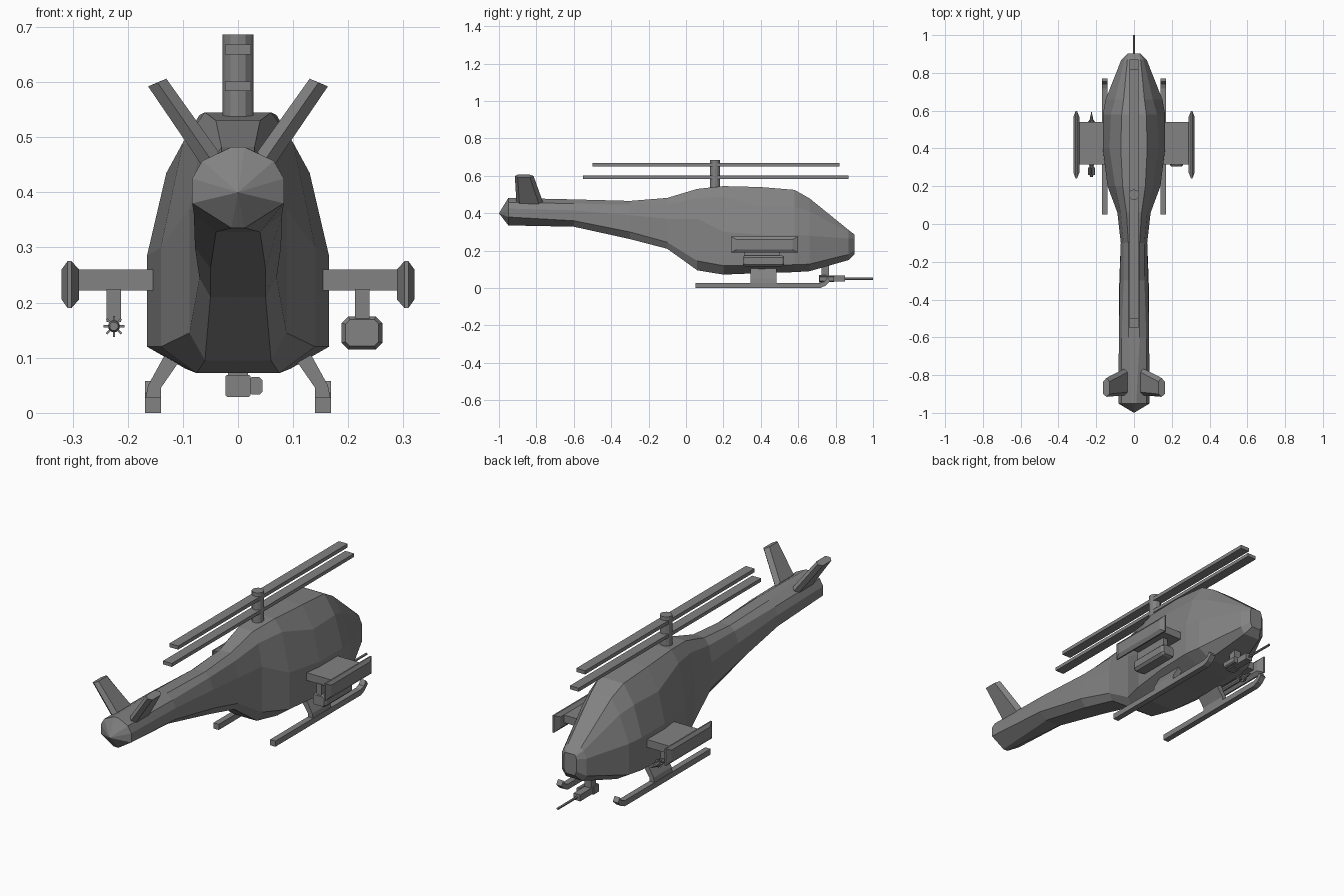
import bpy, bmesh, math
from mathutils import Vector

if "Cube" in bpy.data.objects:
    bpy.data.objects.remove(bpy.data.objects["Cube"])

# dark grey paint shared by every part
paint = bpy.data.materials.new("dark_grey")
paint.diffuse_color = (.225, .225, .225, 1)
paint.use_nodes = True
paint.node_tree.nodes["Principled BSDF"].inputs["Base Color"].default_value = paint.diffuse_color


def finish(name, bm):
    bmesh.ops.recalc_face_normals(bm, faces=bm.faces)
    me = bpy.data.meshes.new(name)
    bm.to_mesh(me)
    bm.free()
    me.materials.append(paint)
    ob = bpy.data.objects.new(name, me)
    bpy.context.collection.objects.link(ob)
    return ob


def loft(name, rings, tip=None):
    """Skin a list of equal-length point rings; optional apex on the first ring."""
    bm = bmesh.new()
    vs = [[bm.verts.new(p) for p in r] for r in rings]
    n = len(vs[0])
    for a, b in zip(vs, vs[1:]):
        for i in range(n):
            j = (i + 1) % n
            bm.faces.new((a[i], a[j], b[j], b[i]))
    if tip:
        t = bm.verts.new(tip)
        for i in range(n):
            bm.faces.new((t, vs[0][i], vs[0][(i + 1) % n]))
    else:
        bm.faces.new(vs[0])
    bm.faces.new(vs[-1])
    return finish(name, bm)


def box(name, x0, x1, y0, y1, z0, z1):
    return loft(name, [[(x0, y, z0), (x1, y, z0), (x1, y, z1), (x0, y, z1)] for y in (y0, y1)])


def turned(name, x, z, profile, n=8):
    """Round part along y from (y, radius) pairs."""
    return loft(name, [[(x + r * math.cos(2 * math.pi * (i + .5) / n), y,
                         z + r * math.sin(2 * math.pi * (i + .5) / n)) for i in range(n)]
                       for y, r in profile])


def octagon(y, cx, cz, hx, hz, c):
    pts = [(hx, hz - c), (hx - c, hz), (c - hx, hz), (-hx, hz - c),
           (-hx, c - hz), (c - hx, -hz), (hx - c, -hz), (hx, c - hz)]
    return [(cx + x, y, cz + z) for x, z in pts]


# fuselage: y, then half-section points from top to bottom
sections = [
    (-.95, (.012, .482), (.065, .457), (.083, .425), (.083, .38), (.012, .335)),
    (-.60, (.03, .474), (.065, .452), (.08, .415), (.08, .36), (.04, .328)),
    (-.30, (.03, .466), (.055, .445), (.075, .39), (.078, .30), (.05, .262)),
    (-.10, (.03, .482), (.055, .45), (.07, .37), (.07, .245), (.05, .21)),
    (.06, (.04, .53), (.07, .48), (.088, .37), (.088, .145), (.06, .095)),
    (.20, (.06, .545), (.10, .49), (.14, .30), (.14, .12), (.075, .072)),
    (.40, (.07, .54), (.13, .435), (.165, .285), (.165, .12), (.095, .08)),
    (.58, (.065, .525), (.122, .435), (.165, .285), (.165, .125), (.09, .085)),
    (.66, (.055, .48), (.10, .41), (.15, .28), (.15, .128), (.085, .09)),
    (.87, (.035, .31), (.05, .30), (.067, .265), (.067, .18), (.045, .15)),
    (.902, (.025, .285), (.03, .28), (.034, .265), (.034, .205), (.025, .183)),
]
loft("fuselage",
     [[(x, s[0], z) for x, z in s[1:]] + [(-x, s[0], z) for x, z in reversed(s[1:])]
      for s in sections], tip=(0, -1, .40))

# rotor mast and blades
loft("rotor_mast", [[(.028 * math.cos(i * math.pi / 6), .155 + .028 * math.sin(i * math.pi / 6), z)
                     for i in range(12)] for z in (.50, .686)])
box("lower_rotor_blade", -.024, .024, -.55, .87, .584, .601)
box("upper_rotor_blade", -.024, .024, -.50, .82, .65, .668)

# wing
box("wing", -.295, .295, .315, .54, .222, .26)

for s, side in ((-1, "left"), (1, "right")):
    # V tail fins with wedge-shaped edges
    root = [(.035, -.89, .473), (.049, -.907, .459), (.063, -.89, .445),
            (.063, -.785, .445), (.049, -.765, .459), (.035, -.785, .473)]
    end = [(.13, -.90, .606), (.146, -.915, .599), (.163, -.90, .592),
           (.163, -.835, .592), (.146, -.815, .599), (.13, -.835, .606)]
    loft(side + "_tail_fin", [[(s * x, y, z) for x, y, z in r] for r in (root, end)])

    # wing tip plates with bevelled rims
    rings = []
    for x, y0, y1, z0, z1 in ((.288, .275, .565, .206, .26), (.302, .24, .598, .19, .275),
                              (.309, .24, .598, .19, .275), (.32, .27, .57, .206, .26)):
        rings.append([(s * x, y0, z0), (s * x, y1, z0), (s * x, y1, z1), (s * x, y0, z1)])
    loft(side + "_wing_tip_plate", rings)

    # weapon pylons
    box(side + "_pylon", s * .225 - .013, s * .225 + .013, .31, .50, .165, .225)

    # skid with upturned toe
    path = [(.05, 0, .028), (.718, 0, .028), (.745, .012, .036), (.77, .036, .058)]
    loft(side + "_skid", [[(s * .14, y, a), (s * .169, y, a), (s * .169, y - .4 * a, b),
                           (s * .14, y - .4 * a, b)] for y, a, b in path])

    # skid strut
    strut = [(.14, .02), (.169, .02), (.163, .05), (.13, .11), (.095, .11), (.14, .045)]
    loft(side + "_skid_strut", [[(s * x, y, z) for x, z in strut] for y in (.345, .485)])

# pod on the right wing
loft("rocket_pod", [octagon(y, .225, .145, hx, hz, c) for y, hx, hz, c in
                    ((.305, .030, .024, .008), (.318, .037, .030, .012),
                     (.512, .037, .030, .012), (.525, .030, .024, .008))])

# missile with fins on the left wing
turned("missile", -.225, .157, [(.25, .008), (.26, .011), (.54, .011), (.565, .008), (.595, .001)])
for k in range(4):
    a = math.pi * k / 4
    d = Vector((math.cos(a), 0, math.sin(a)))
    n = Vector((-math.sin(a), 0, math.cos(a))) * .002
    for y0, y1, part in ((.26, .31, "rear"), (.525, .555, "front")):
        c = Vector((-.225, 0, .157))
        rings = []
        for w in (-n, n):
            rings.append([c + d * r + w + Vector((0, y, 0)) for r, y in
                          ((-.019, y0), (.019, y0), (.019, y1 - .015), (.008, y1),
                           (-.008, y1), (-.019, y1 - .015))])
        loft("missile_%s_fin_%d" % (part, k), rings)

# nose gun
box("gun_neck", -.018, .018, .725, .765, .055, .12)
loft("gun_mount", [octagon(y, 0, .049, .023, .02, .003) for y in (.71, .75)])
box("gun_receiver", -.018, .018, .745, .85, .034, .066)
loft("gun_ammo_box", [octagon(y, .032, .049, .012, .016, .005) for y in (.715, .79)])
turned("gun_barrel", 0, .05, [(.84, .006), (1.0, .006)], 6)
